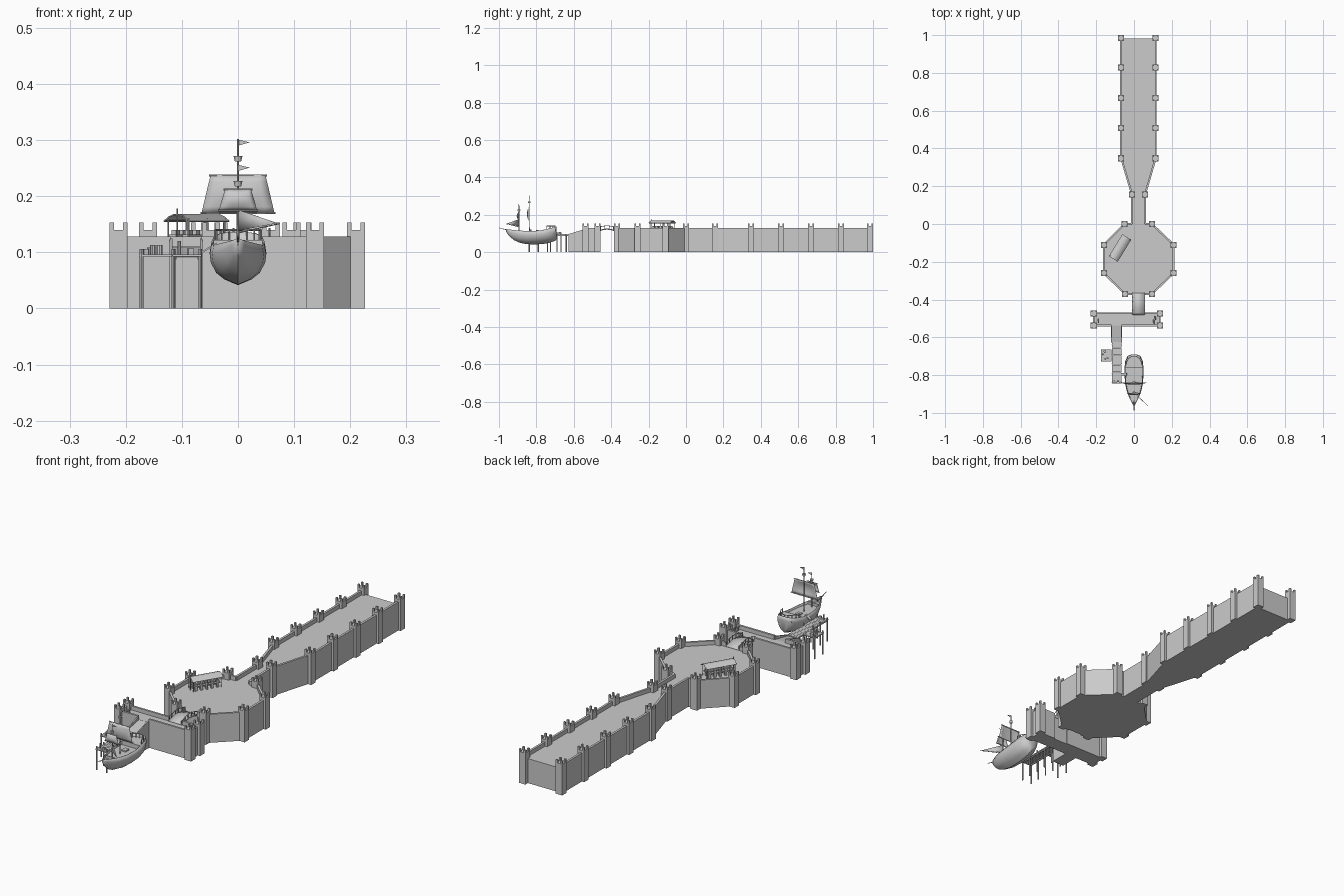
import bpy, bmesh, math
from mathutils import Vector, Matrix

if "Cube" in bpy.data.objects:
    bpy.data.objects.remove(bpy.data.objects["Cube"])

FLOOR, WALL, TOWER = 0.11, 0.128, 0.14


def finish(name, bm, smooth=False, thick=0):
    bmesh.ops.recalc_face_normals(bm, faces=bm.faces)
    me = bpy.data.meshes.new(name)
    bm.to_mesh(me)
    bm.free()
    ob = bpy.data.objects.new(name, me)
    bpy.context.collection.objects.link(ob)
    if thick:
        m = ob.modifiers.new("thickness", 'SOLIDIFY')
        m.thickness = thick
        m.offset = 0
    if smooth:
        bpy.ops.object.select_all(action='DESELECT')
        bpy.context.view_layer.objects.active = ob
        ob.select_set(True)
        bpy.ops.object.shade_smooth_by_angle(angle=math.radians(40))
    return ob


def box(bm, c, s, rot=0, M=Matrix()):
    bmesh.ops.create_cube(bm, size=1, matrix=M @ Matrix.Translation(c)
                          @ Matrix.Rotation(rot, 4, 'Z') @ Matrix.Diagonal((*s, 1)))


def wall(bm, p, q, z0, z1, t):
    d = Vector(q) - Vector(p)
    box(bm, ((p[0] + q[0]) / 2, (p[1] + q[1]) / 2, (z0 + z1) / 2), (d.length, t, z1 - z0),
        math.atan2(d.y, d.x))


def rod(bm, p, q, r, r2=None, n=8, M=Matrix()):
    p, q = M @ Vector(p), M @ Vector(q)
    d = q - p
    bmesh.ops.create_cone(bm, cap_ends=True, segments=n, radius1=r, radius2=r if r2 is None else r2,
                          depth=d.length, matrix=Matrix.Translation((p + q) / 2)
                          @ d.to_track_quat('Z', 'Y').to_matrix().to_4x4())


def prism(bm, pts, z0, z1):
    f = bm.faces.new([bm.verts.new((x, y, z0)) for x, y in pts])
    ex = bmesh.ops.extrude_face_region(bm, geom=[f], use_keep_orig=True)
    bmesh.ops.translate(bm, vec=(0, 0, z1 - z0),
                        verts=[v for v in ex['geom'] if isinstance(v, bmesh.types.BMVert)])


def loft(bm, rows):
    vs = [[bm.verts.new(p) for p in r] for r in rows]
    for a, b in zip(vs, vs[1:]):
        for i in range(len(a) - 1):
            bm.faces.new((a[i], a[i + 1], b[i + 1], b[i]))
    return vs


# Fortress platform: long causeway, neck and octagon in one outline
octa = [(-.05, 0), (-.16, -.11), (-.16, -.26), (-.048, -.37), (.095, -.37), (.21, -.26), (.21, -.11), (.095, 0)]
outline = [(-.068, .982), (-.068, .35), (-.01, .155), (-.01, 0)] + octa + \
          [(.058, 0), (.058, .155), (.115, .35), (.115, .982)]
bm = bmesh.new()
prism(bm, outline, 0, FLOOR)
finish("fort_platform", bm)

# Parapets, left open at the far end and at the bridge
bm = bmesh.new()
for p, q in zip(outline, outline[1:]):
    if p == octa[3]:
        wall(bm, p, (-.01, -.37), 0, WALL, .01)
        wall(bm, (.058, -.37), q, 0, WALL, .01)
    else:
        wall(bm, p, q, 0, WALL, .01)
finish("fort_parapet", bm)

# Gate wall with ramp down to the pier
gx0, gx1, gy0, gy1 = -.213, .137, -.537, -.473
bm = bmesh.new()
box(bm, ((gx0 + gx1) / 2, (gy0 + gy1) / 2, FLOOR / 2), (gx1 - gx0, gy1 - gy0, FLOOR))
finish("gate_platform", bm)
bm = bmesh.new()
for p, q in [((gx0, gy0), (-.12, gy0)), ((-.065, gy0), (gx1, gy0)), ((gx0, gy1), (-.01, gy1)),
             ((.058, gy1), (gx1, gy1)), ((gx0, gy0), (gx0, gy1)), ((gx1, gy0), (gx1, gy1))]:
    wall(bm, p, q, 0, WALL, .009)
finish("gate_parapet", bm)
bm = bmesh.new()
for x0, x1, h in [(-.118, -.067, 0), (-.122, -.117, .015), (-.068, -.063, .015)]:
    a, b = [[bm.verts.new((x, y, z)) for y, z in
             [(-.535, 0), (-.628, 0), (-.628, .092 + h * .3), (-.535, FLOOR + h)]] for x in (x0, x1)]
    bm.faces.new(a)
    bm.faces.new(b)
    for i in range(4):
        bm.faces.new((a[i], a[i - 1], b[i - 1], b[i]))
finish("pier_ramp", bm)

# Square towers with four corner merlons
bm = bmesh.new()
spots = [(x, y) for x in (-.068, .115) for y in (.984, .828, .668, .508, .348)]
spots += [(-.011, .155), (.059, .155)] + octa + [(x, y) for x in (gx0, gx1) for y in (gy0, gy1)]
for x, y in spots:
    box(bm, (x, y, TOWER / 2), (.032, .032, TOWER))
    for sx in (-1, 1):
        for sy in (-1, 1):
            box(bm, (x + sx * .012, y + sy * .012, TOWER + .006), (.008, .008, .014))
finish("towers", bm)

# Arched footbridge with railings
arc = [(-.365 - .115 * i / 10, FLOOR + .013 * math.sin(math.pi * i / 10)) for i in range(11)]
bm = bmesh.new()
loft(bm, [[(-.008, y, z), (.056, y, z)] for y, z in arc])
finish("bridge_deck", bm, True, .006)
bm = bmesh.new()
for x in (-.008, .056):
    for (y, z), (y2, z2) in zip(arc, arc[1:]):
        rod(bm, (x, y, z + .018), (x, y2, z2 + .018), .0015, n=6)
    for y, z in arc[::2]:
        rod(bm, (x, y, z - .004), (x, y, z + .021), .002, n=6)
finish("bridge_railings", bm)

# Small cannons on the gate wall
bm = bmesh.new()
for x, y in [(-.188, -.51), (.105, -.515), (.113, -.495)]:
    box(bm, (x, y, FLOOR + .006), (.008, .014, .008))
    rod(bm, (x, y + .009, FLOOR + .013), (x, y - .014, FLOOR + .014), .004, .0028, 10)
finish("cannons", bm)

# Pier planks, piles, crates and gangplank
bm = bmesh.new()
for i in range(22):
    box(bm, (-.091, -.63 - i * .01, .0945), (.052, .0092, .004))
for i in range(6):
    box(bm, (-.147, -.67 - i * .0105, .0945), (.058, .0098, .004))
for x in (-.112, -.07):
    box(bm, (x, -.73, .09), (.004, .215, .005))
finish("pier_planks", bm)
bm = bmesh.new()
for x in (-.115, -.067):
    for y in (-.64, -.69, -.74, -.79, -.838):
        rod(bm, (x, y, 0), (x, y, .106 if y < -.7 else .097), .0032)
for y in (-.668, -.725):
    rod(bm, (-.172, y, 0), (-.172, y, .106), .0032)
finish("pier_piles", bm)
bm = bmesh.new()
for x, y, s in [(-.155, -.675, .012), (-.165, -.69, .009), (-.085, -.832, .01)]:
    box(bm, (x, y, .0965 + s / 2), (s, s, s), .3)
for x, y in [(-.14, -.71), (-.152, -.714)]:
    rod(bm, (x, y, .096), (x, y, .113), .0055, n=10)
rod(bm, (-.105, -.83, .096), (-.105, -.83, .12), .003)
finish("pier_cargo", bm)
bm = bmesh.new()
loft(bm, [[(-.068, -.788, .098), (-.068, -.802, .098)], [(-.038, -.788, .116), (-.038, -.802, .116)]])
finish("gangplank", bm, thick=.003)

# Market stall with arched awning
S = Matrix.Translation((-.074, -.127, FLOOR)) @ Matrix.Rotation(math.radians(58.5), 4, 'Z')
bm = bmesh.new()
loft(bm, [[S @ Vector((x, .027 * u, .058 - .013 * u * u)) for u in (-1, -.6, -.2, .2, .6, 1)] for x in (-.068, .068)])
finish("stall_awning", bm, thick=.002)
bm = bmesh.new()
for x in (-.062, 0, .062):
    for y in (-.021, .021):
        rod(bm, (x, y, 0), (x, y, .05), .002, n=6, M=S)
for y in (-.023, .023):
    rod(bm, (-.07, y, .047), (.07, y, .047), .0015, n=6, M=S)
rod(bm, (-.066, 0, 0), (-.066, 0, .068), .0018, n=6, M=S)
finish("stall_frame", bm)
bm = bmesh.new()
for y in (-.014, .014):
    box(bm, (0, y, .02), (.118, .014, .004), M=S)
    for i in range(5):
        box(bm, (-.048 + i * .024, y, .01), (.01, .01, .02), M=S)
        box(bm, (-.048 + i * .024, y, .026), (.013, .009, .008), M=S)
finish("stall_counter_goods", bm)

# Ship hull lofted from stations: y, half width, keel z, rail z
stations = [(-.962, .001, .112, .124), (-.945, .010, .088, .121), (-.92, .022, .066, .118), (-.89, .034, .052, .115),
            (-.85, .043, .044, .113), (-.80, .047, .043, .114), (-.76, .047, .046, .119), (-.725, .043, .053, .128),
            (-.70, .032, .062, .134), (-.693, .016, .07, .136)]
prof = [(.97, 1), (1.04, .75), (1.0, .55), (.8, .3), (.5, .14), (0, 0)]
prof += [(-x, z) for x, z in prof[-2::-1]]
bm = bmesh.new()
rows = loft(bm, [[(w * u, y, k + (t - k) * v) for u, v in prof] for y, w, k, t in stations])
bm.faces.new(rows[-1])
finish("ship_hull", bm, True, .003)
bm = bmesh.new()
loft(bm, [[(-w, y, .103), (w, y, .103)] for y, w, k, t in stations[1:8]])
loft(bm, [[(-w, y, .121), (w, y, .121)] for y, w, k, t in stations[6:]])
box(bm, (0, -.76, .112), (.088, .002, .02))
box(bm, (0, -.80, .106), (.02, .025, .006))
box(bm, (0, -.905, .11), (.05, .003, .012))
finish("ship_decks", bm)
bm = bmesh.new()
for i in range(9):
    a = math.pi * i / 8
    p = (.041 * math.cos(a), -.745 + .046 * math.sin(a))
    q = (.041 * math.cos(a + math.pi / 8), -.745 + .046 * math.sin(a + math.pi / 8))
    rod(bm, (*p, .115), (*p, .141), .0018, n=6)
    if i < 8:
        rod(bm, (*p, .14), (*q, .14), .0018, n=6)
finish("stern_rail", bm)

# Masts, yards, crow's nests and pennants
MAIN, FORE = -.838, -.893
bm = bmesh.new()
rod(bm, (0, MAIN, .1), (0, MAIN, .302), .0028, .0015)
rod(bm, (0, FORE, .1), (0, FORE, .257), .0026, .0014)
rod(bm, (0, -.935, .113), (0, -1, .13), .0028, .001)
for y, z, w in [(MAIN, .237, .052), (MAIN, .17, .067), (FORE, .212, .026), (FORE, .175, .036)]:
    rod(bm, (-w, y - .003, z), (w, y - .003, z), .0018)
rod(bm, (0, FORE, .135), (.073, -.962, .151), .0015, .001)
finish("masts_and_yards", bm, True)
bm = bmesh.new()
for y, z in [(MAIN, .262), (FORE, .217)]:
    rod(bm, (0, y, z), (0, y, z + .01), .0055, .008, 12)
finish("crows_nests", bm)
bm = bmesh.new()
for y, z in [(MAIN, .29), (FORE, .245)]:
    bm.faces.new([bm.verts.new(p) for p in [(0, y, z), (.021, y, z + .006), (0, y, z + .011)]])
finish("pennants", bm, thick=.0008)

# Square sails bulging forward, plus a triangular boom sail
bm = bmesh.new()
for y, z0, z1, w0, w1 in [(MAIN, .17, .237, .065, .049), (FORE, .175, .212, .034, .023)]:
    loft(bm, [[((w0 + (w1 - w0) * j / 6) * (i / 4 - 1), y - .004 - .008 * math.sin(math.pi * j / 6)
                * math.sin(math.pi * i / 8) ** .5, z0 + (z1 - z0) * j / 6) for i in range(9)] for j in range(7)])
bm.faces.new([bm.verts.new(p) for p in [(0, FORE, .138), (.07, -.96, .152), (0, FORE, .176)]])
finish("sails", bm, True, .001)
